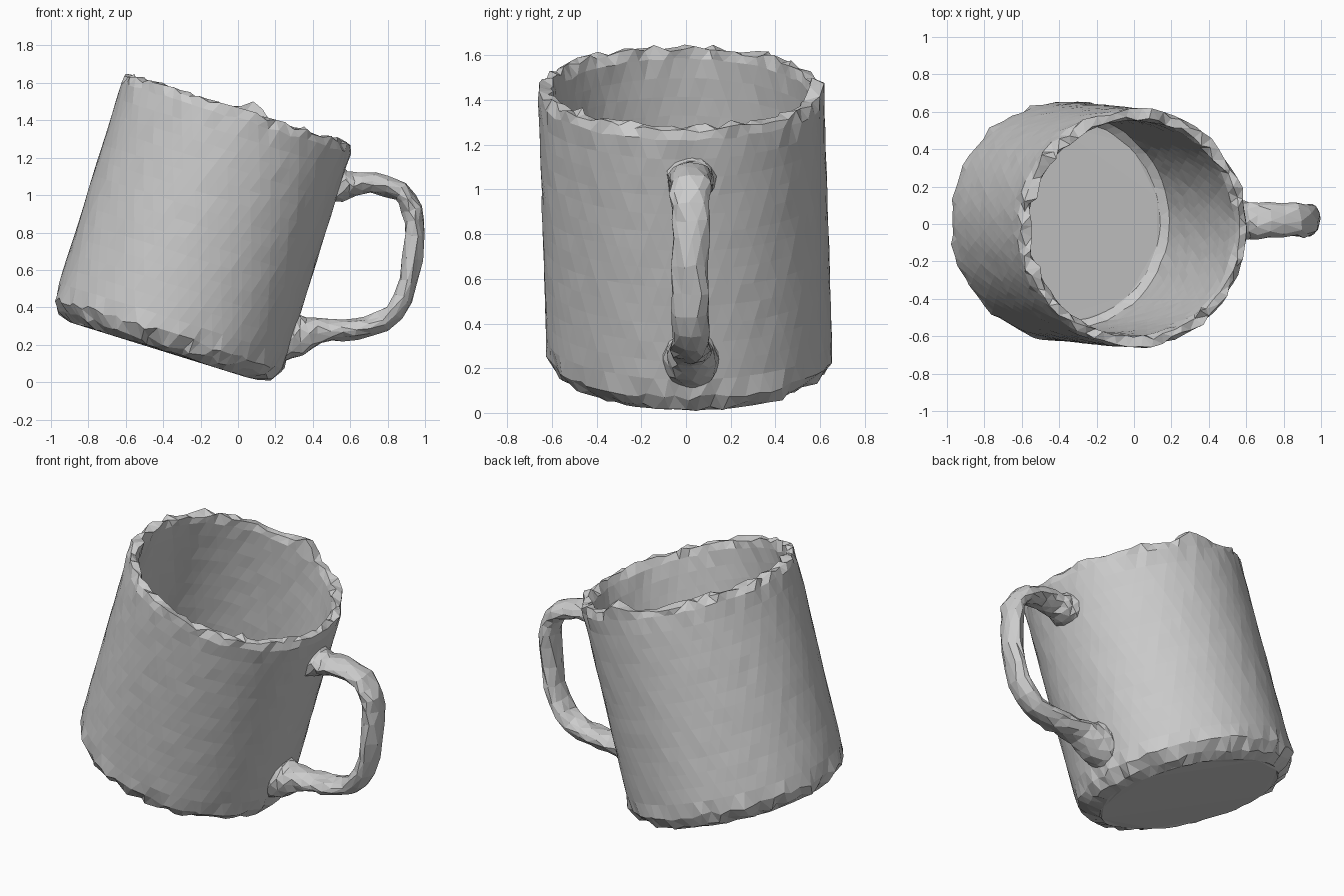
import bpy, bmesh, math, random
from mathutils import Vector, Matrix

if "Cube" in bpy.data.objects:
    bpy.data.objects.remove(bpy.data.objects["Cube"])

random.seed(4)
TILT = Matrix.Rotation(math.radians(17.3), 3, 'Y')
SEG = 64


def jitter(a):
    return Vector([random.uniform(-a, a) for _ in range(3)])


def finish(bm, name):
    bmesh.ops.recalc_face_normals(bm, faces=bm.faces)
    bmesh.ops.triangulate(bm, faces=bm.faces)
    me = bpy.data.meshes.new(name)
    bm.to_mesh(me)
    bm.free()
    ob = bpy.data.objects.new(name, me)
    bpy.context.collection.objects.link(ob)
    return ob


def bridge(bm, a, b):
    n = len(a)
    for i in range(n):
        bm.faces.new((a[i], a[(i + 1) % n], b[(i + 1) % n], b[i]))


# Cup body: closed profile (radius, height, roughness) around a leaning axis
profile = [(0.53, 0.044, 0.006), (0.595, 0.075, 0.016), (0.638, 0.135, 0.014)]
profile += [(0.64, 0.135 + 1.205 * i / 14, 0.002) for i in range(1, 14)]
profile += [(0.64, 1.345, 0.008), (0.63, 1.39, 0.017), (0.59, 1.395, 0.017), (0.576, 1.345, 0.007)]
profile += [(0.575, 1.345 - 1.145 * i / 13, 0.002) for i in range(1, 13)]
profile += [(0.572, 0.18, 0.004), (0.535, 0.14, 0.004)]

bm = bmesh.new()
rings = []
for k, (rad, h, rough) in enumerate(profile):
    ring = []
    for i in range(SEG):
        a = 2 * math.pi * (i + 0.5 * (k % 2)) / SEG
        p = Vector((-0.43 + rad * math.cos(a), 0.02 - 0.03 * h + rad * math.sin(a), h))
        # raised chip on the rim at the back
        if h > 1.38:
            p.z += 0.06 * math.exp(-((a - 1.45) / 0.09) ** 2)
        ring.append(bm.verts.new(TILT @ (p + jitter(rough))))
    rings.append(ring)
for a, b in zip(rings, rings[1:]):
    bridge(bm, a, b)
bm.faces.new(rings[0])
bm.faces.new(rings[-1])
finish(bm, "cup_body")

# Handle: flattened tube swept along a path (x, z, half thickness, half width)
path = [(0.271, 0.246, 0.155, 0.125), (0.34, 0.25, 0.11, 0.11), (0.43, 0.272, 0.068, 0.095),
        (0.56, 0.282, 0.056, 0.09), (0.70, 0.298, 0.056, 0.088), (0.835, 0.375, 0.054, 0.085),
        (0.915, 0.54, 0.05, 0.085), (0.94, 0.78, 0.052, 0.085), (0.93, 0.92, 0.054, 0.088),
        (0.865, 1.02, 0.054, 0.092), (0.72, 1.062, 0.052, 0.095), (0.62, 1.06, 0.06, 0.1),
        (0.565, 1.052, 0.085, 0.105), (0.521, 1.053, 0.11, 0.115)]


def sample(pts, sub):
    out = []
    for i in range(len(pts) - 1):
        q = [Vector(pts[min(max(i + d, 0), len(pts) - 1)]) for d in (-1, 0, 1, 2)]
        for s in range(sub):
            t = s / sub
            out.append(0.5 * (2 * q[1] + (q[2] - q[0]) * t + (2 * q[0] - 5 * q[1] + 4 * q[2] - q[3]) * t * t
                              + (3 * q[1] - q[0] - 3 * q[2] + q[3]) * t ** 3))
    return out + [Vector(pts[-1])]


stations = sample(path, 2)
wall_out = Vector((0.955, 0, -0.297))
last = len(stations) - 1
bm = bmesh.new()
rings = []
for i, s in enumerate(stations):
    a, b = stations[max(i - 1, 0)], stations[min(i + 1, last)]
    tangent = Vector((b[0] - a[0], 0, b[1] - a[1])).normalized()
    # both roots sit square to the cup wall
    if i < 3:
        tangent = tangent.lerp(wall_out, 1 - i / 3).normalized()
    elif i > last - 3:
        tangent = tangent.lerp(-wall_out, 1 - (last - i) / 3).normalized()
    side = Vector((-tangent.z, 0, tangent.x))
    rough = 0.003 if i in (0, last) else 0.009
    ring = []
    for j in range(10):
        ang = 2 * math.pi * (j + 0.5 * (i % 2)) / 10
        p = Vector((s[0], 0.022, s[1])) + side * s[2] * math.cos(ang)
        p.y += s[3] * math.sin(ang)
        ring.append(bm.verts.new(p + jitter(rough)))
    rings.append(ring)
for a, b in zip(rings, rings[1:]):
    bridge(bm, a, b)
bm.faces.new(rings[0])
bm.faces.new(rings[-1])
finish(bm, "handle")
